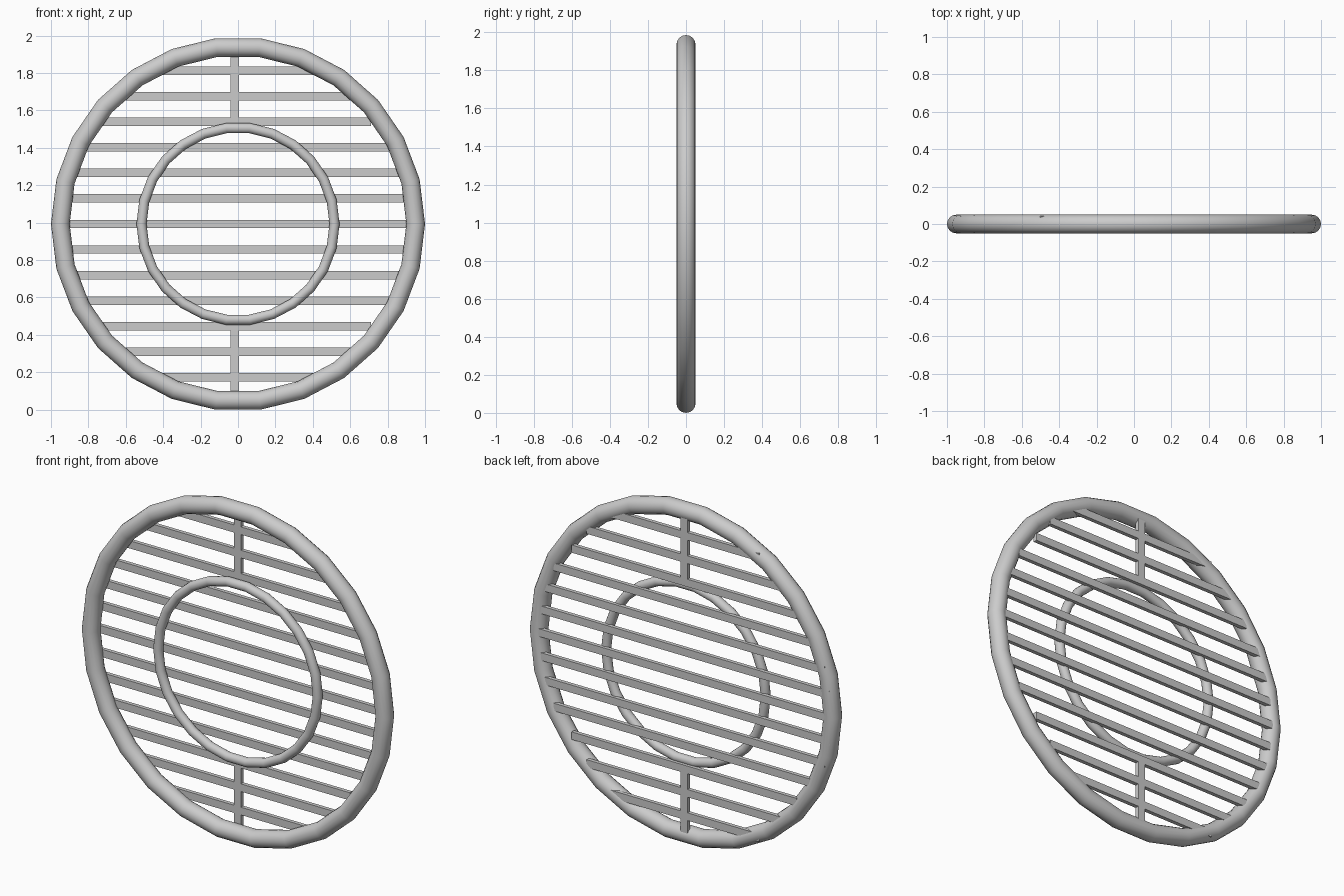
import bpy
import math

cube = bpy.data.objects.get("Cube")
if cube:
    bpy.data.objects.remove(cube, do_unlink=True)

SIDES = 26                                   # flats around each ring
CENTRE = math.cos(math.pi / SIDES)           # ring rests on a flat
SLAT_Y, SLAT_DEPTH = 0.031, 0.023
SLAT_HEIGHT, SLAT_PITCH = 0.045, 0.1366
GRID_X = -0.017

grey = bpy.data.materials.new("grey_metal")
grey.use_nodes = True
colour = (0.6, 0.6, 0.6, 1)
grey.diffuse_color = colour
grey.node_tree.nodes["Principled BSDF"].inputs["Base Color"].default_value = colour


def ring(name, major, minor):
    bpy.ops.mesh.primitive_torus_add(
        major_segments=SIDES, minor_segments=16,
        major_radius=major, minor_radius=minor,
        location=(0, 0, CENTRE), rotation=(math.pi / 2, 0, 0))
    obj = bpy.context.object
    obj.name = name
    obj.data.materials.append(grey)
    bpy.ops.object.shade_smooth_by_angle(angle=math.radians(35))


def bar(name, width, height, z):
    bpy.ops.mesh.primitive_cube_add(size=1, location=(GRID_X, SLAT_Y, z))
    obj = bpy.context.object
    obj.name = name
    obj.scale = (width, SLAT_DEPTH, height)
    bpy.ops.object.transform_apply(location=False, rotation=False, scale=True)
    obj.data.materials.append(grey)


# Round frames
ring("outer_ring", 0.95, 0.05)
ring("inner_ring", 0.516, 0.027)

# Horizontal slats, half lengths from the middle outwards
half_lengths = [0.95, 0.94, 0.91, 0.845, 0.727, 0.63, 0.485]
for i in range(-6, 7):
    bar(f"slat_{i + 7}", 2 * half_lengths[abs(i)], SLAT_HEIGHT,
        CENTRE + i * SLAT_PITCH)

# Upright struts above and below the inner ring
for name, side in (("upper_strut", 1), ("lower_strut", -1)):
    bar(name, 0.045, 0.39, CENTRE + side * 0.735)
